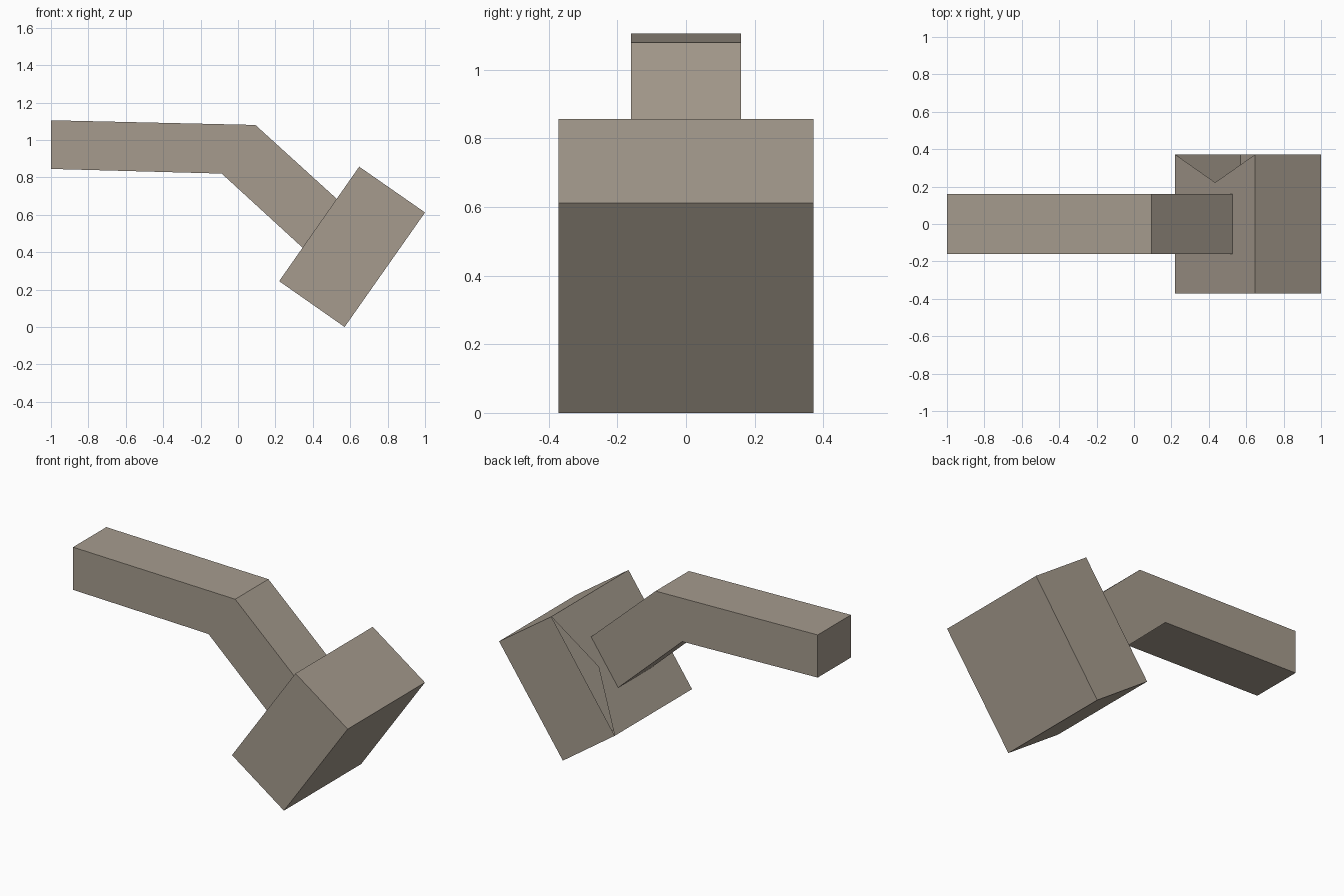
import bpy
import bmesh

# Remove the default cube
cube = bpy.data.objects.get("Cube")
if cube:
    bpy.data.objects.remove(cube, do_unlink=True)

# Single warm grey material
COLOUR = (0.38, 0.33, 0.27, 1.0)
stone = bpy.data.materials.new("warm_grey")
stone.use_nodes = True
stone.diffuse_color = COLOUR
bsdf = stone.node_tree.nodes["Principled BSDF"]
bsdf.inputs["Base Color"].default_value = COLOUR
bsdf.inputs["Roughness"].default_value = 0.8


def prism(name, profile, half_width, open_side, notch_depth=None):
    """Extrude an XZ profile (clockwise from the front) along Y.
    The side starting at open_side is left open, or filled with a notched face."""
    bm = bmesh.new()
    front = [bm.verts.new((x, -half_width, z)) for x, z in profile]
    back = [bm.verts.new((x, half_width, z)) for x, z in profile]
    n = len(profile)
    bm.faces.new(front[::-1])
    bm.faces.new(back)
    for i in range(n):
        j = (i + 1) % n
        if i != open_side:
            bm.faces.new((front[i], front[j], back[j], back[i]))
        elif notch_depth:
            # triangular gap along the back edge of this side
            mid = (back[i].co + back[j].co) / 2
            apex = bm.verts.new((mid.x, half_width - notch_depth, mid.z))
            bm.faces.new((front[i], front[j], back[j], apex, back[i]))
    bmesh.ops.recalc_face_normals(bm, faces=bm.faces)
    mesh = bpy.data.meshes.new(name)
    bm.to_mesh(mesh)
    bm.free()
    mesh.materials.append(stone)
    obj = bpy.data.objects.new(name, mesh)
    bpy.context.collection.objects.link(obj)
    return obj


# Tilted block head, with the triangular gap in the face beside the handle
prism("head", [(0.22, 0.245), (0.648, 0.857), (1.0, 0.612), (0.57, 0.0)],
      0.372, open_side=0, notch_depth=0.15)

# Bent handle, open where it meets the head
prism("handle", [(-1.0, 0.845), (-1.0, 1.105), (0.093, 1.08),
                 (0.528, 0.685), (0.345, 0.424), (-0.087, 0.82)],
      0.16, open_side=3)
